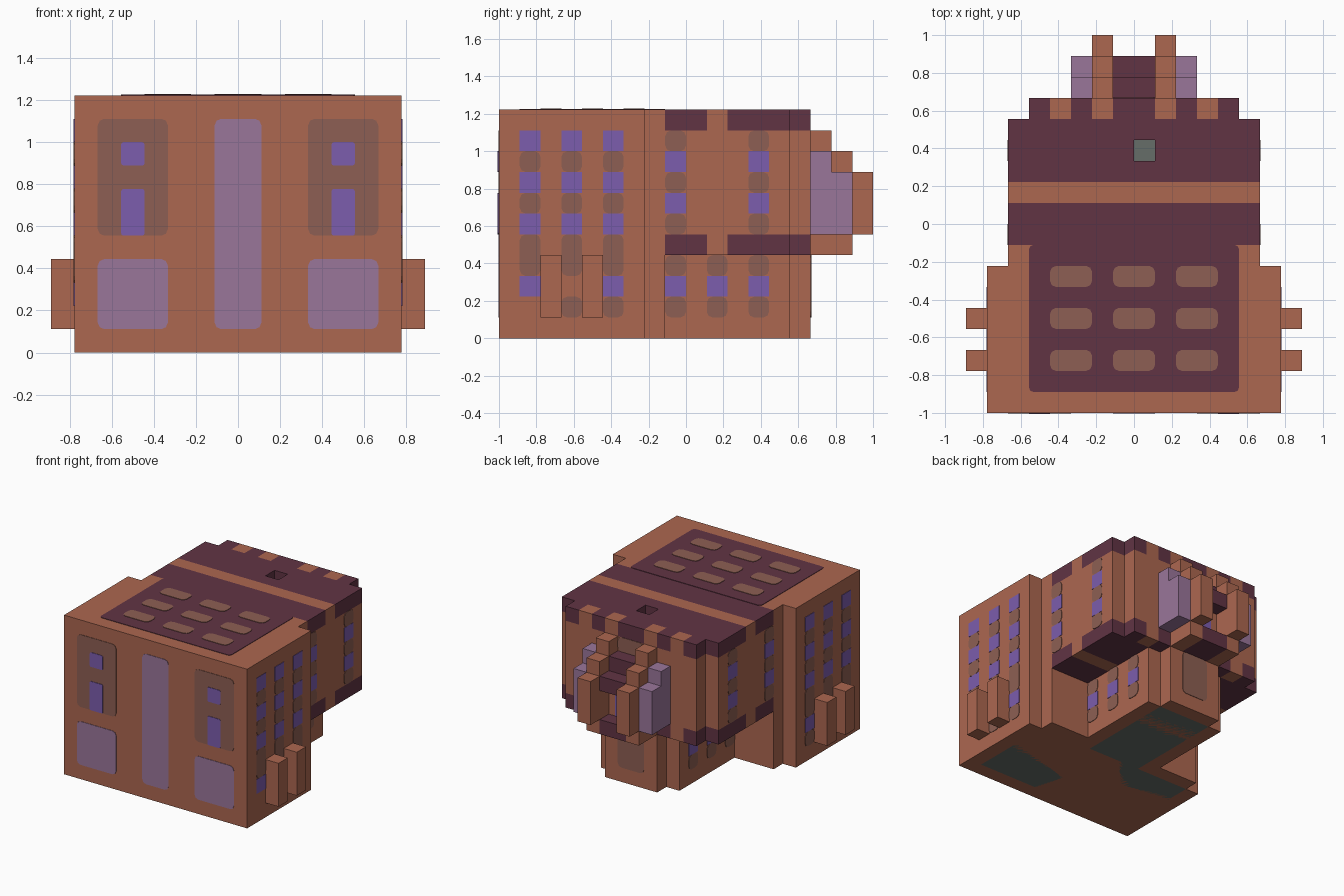
import bpy
import bmesh
from mathutils import Vector

cube = bpy.data.objects.get("Cube")
if cube:
    bpy.data.objects.remove(cube)

U = 1 / 9  # one building block


def material(name, srgb):
    color = [(c / 255 / 12.92) if c < 11 else ((c / 255 + 0.055) / 1.055) ** 2.4 for c in srgb] + [1]
    mat = bpy.data.materials.new(name)
    mat.use_nodes = True
    mat.diffuse_color = color
    bsdf = mat.node_tree.nodes["Principled BSDF"]
    bsdf.inputs["Base Color"].default_value = color
    bsdf.inputs["Roughness"].default_value = 0.9
    return mat


BRICK = material("brick orange", (172, 103, 80))
PLUM = material("roof plum", (97, 52, 68))
LILAC = material("door lilac", (154, 118, 154))
BLUE = material("window blue", (124, 93, 173))
BROWN = material("frame brown", (141, 95, 83))
GREY = material("floor grey", (102, 109, 104))


def finish(name, mat, bm):
    bmesh.ops.recalc_face_normals(bm, faces=bm.faces)
    mesh = bpy.data.meshes.new(name)
    bm.to_mesh(mesh)
    bm.free()
    mesh.materials.append(mat)
    bpy.context.collection.objects.link(bpy.data.objects.new(name, mesh))


def boxes(name, mat, spans, mirror=False):
    """Join boxes given as (x, y, z) spans in blocks."""
    bm = bmesh.new()
    for xs, ys, zs in spans:
        for sign in (1, -1) if mirror else (1,):
            made = bmesh.ops.create_cube(bm, size=1)["verts"]
            for v in made:
                pick = [span[int(c > 0)] for span, c in zip((xs, ys, zs), v.co)]
                v.co = Vector((pick[0] * sign, pick[1], pick[2])) * U
    finish(name, mat, bm)


def plates(name, mat, axis, plane, rects, out=1, cut=0.28, mirror=False, depth=0.03):
    """Thin painted panels with clipped corners, lying on one plane."""
    bm = bmesh.new()
    for (a, b), (c, d) in rects:
        if cut:
            h = cut * 0.3
            outline = []
            for px, py, sx, sy in ((a, c, 1, 1), (b, c, -1, 1), (b, d, -1, -1), (a, d, 1, -1)):
                corner = [(px, py + cut * sy), (px + h * sx, py + h * sy), (px + cut * sx, py)]
                outline += corner if sx == sy else corner[::-1]
        else:
            outline = [(a, c), (b, c), (b, d), (a, d)]
        for sign in (1, -1) if mirror else (1,):
            rings = []
            for level in (plane, plane + out * depth):
                ring = []
                for p, q in outline:
                    co = [p, q]
                    co.insert(axis, level)
                    co[0] *= sign
                    ring.append(bm.verts.new(Vector(co) * U))
                rings.append(ring)
            low, high = rings
            bm.faces.new(low)
            bm.faces.new(high)
            for i in range(len(low)):
                j = (i + 1) % len(low)
                bm.faces.new((low[i], low[j], high[j], high[i]))
    finish(name, mat, bm)


def unit(n):
    return (n, n + 1)


# Front hall, neck and lower rear wing
boxes("front_hall", BRICK, [((-7, 7), (-9, -2), (0, 11))])
boxes("neck", BRICK, [((-6, 6), (-2, -1), (0, 11))])
boxes("lower_wing", BRICK, [((-3, 3), (-1, 3), (0, 4)), ((-3, 3), (3, 5), (0, 4)),
                            ((-2, 2), (5, 6), (0, 4))])
boxes("side_posts", BRICK, [((7, 8), unit(y), (1, 4)) for y in (-7, -5)], mirror=True)

# Upper rear wing, built around a one-block shaft
SHAFT = [((-6, 0), (3, 4)), ((1, 6), (3, 4))]
WHOLE = [((-6, 6), (-1, 1)), ((-6, 6), (2, 3)), ((-6, 6), (4, 5))] + SHAFT
BAND = ((-6, 6), (1, 2))
boxes("upper_wing_walls", BRICK, [(x, y, (5, 10)) for x, y in WHOLE] + [(*BAND, (4, 11)),
                                  ((-5, 5), (5, 6), (5, 10))])
boxes("upper_wing_roof", PLUM, [(x, y, (10, 11)) for x, y in WHOLE])
boxes("upper_wing_base", PLUM, [(x, y, (4, 5)) for x, y in WHOLE])
boxes("shaft_floor", GREY, [(unit(0), (3, 4), (4, 5))])

# Alternating cornice blocks along the rear edge
for name, mat, columns in (("cornice_plum", PLUM, (0, 2, 4)), ("cornice_brick", BRICK, (1, 3))):
    boxes(name, mat, [(unit(x), (5, 6), unit(z)) for x in columns for z in (4, 10)], mirror=True)

# Stepped rear bay
boxes("bay_posts", BRICK, [((1, 2), (6, 7), (4, 10)), ((1, 2), (7, 8), (4, 9)),
                           ((1, 2), (8, 9), (5, 8))], mirror=True)
boxes("bay_sides", LILAC, [((2, 3), (6, 7), (5, 9)), ((2, 3), (7, 8), (5, 8))], mirror=True)
boxes("bay_roof", PLUM, [((-1, 1), (6, 7), (8, 9)), ((-1, 1), (7, 8), (7, 8))])
boxes("bay_floor", PLUM, [((-1, 1), (6, 8), (4, 5))])
boxes("bay_wall", BRICK, [((-1, 1), (6, 7), (5, 8))])
plates("bay_window", BLUE, 1, 7, [((-0.5, 0.5), (5, 7))], cut=0)

# Front doors and windows
plates("front_center_panel", LILAC, 1, -9, [((-1, 1), (1, 10))], out=-1)
plates("front_doors", LILAC, 1, -9, [((3, 6), (1, 4))], out=-1, mirror=True)
plates("front_frames", BROWN, 1, -9, [((3, 6), (5, 10))], out=-1, mirror=True)
plates("front_windows", BLUE, 1, -9, [((4, 5), (5, 7)), ((4, 5), (8, 9))],
       out=-1, cut=0.1, mirror=True, depth=0.06)

# Side windows of the front hall
COLUMNS = (-8, -6, -4)
frames = [(unit(y), z) for y in COLUMNS for z in (unit(8), unit(6), (3, 5))]
frames += [(unit(y), unit(1)) for y in COLUMNS[1:]]
panes = [(unit(y), unit(z)) for y in COLUMNS for z in (9, 7, 5)]
panes += [(unit(y), unit(2)) for y in COLUMNS[::2]]
plates("hall_side_frames", BROWN, 0, 7, frames, mirror=True)
plates("hall_side_windows", BLUE, 0, 7, panes, cut=0, mirror=True)

# Side windows of the upper and lower wings
for name, plane, columns, brown, blue in (("upper", 6, (-1, 3), (5, 7, 9), (6, 8)),
                                          ("lower", 3, (-1, 1, 3), (1, 3), (2,))):
    plates(name + "_side_frames", BROWN, 0, plane,
           [(unit(y), unit(z)) for y in columns for z in brown], mirror=True)
    plates(name + "_side_windows", BLUE, 0, plane,
           [(unit(y), unit(z)) for y in columns for z in blue], cut=0, mirror=True)
plates("rear_frame", BROWN, 1, 6, [((-1, 1), (1, 4))])
plates("rear_upper_frame", BROWN, 1, 6, [((-1, 1), (9, 10))])

# Roof panel with skylights, and the underside
plates("roof_panel", PLUM, 2, 11, [((-5, 5), (-8, -1))], cut=0.2)
plates("roof_skylights", BROWN, 2, 11, [((x, x + 2), unit(y)) for x in (-4, -1, 2)
                                        for y in (-7, -5, -3)], depth=0.06)
plates("underside", GREY, 2, 0, [((-6, 6), (-8, -2)), ((-2, 2), (-2, 5))],
       cut=0, depth=0.02)
